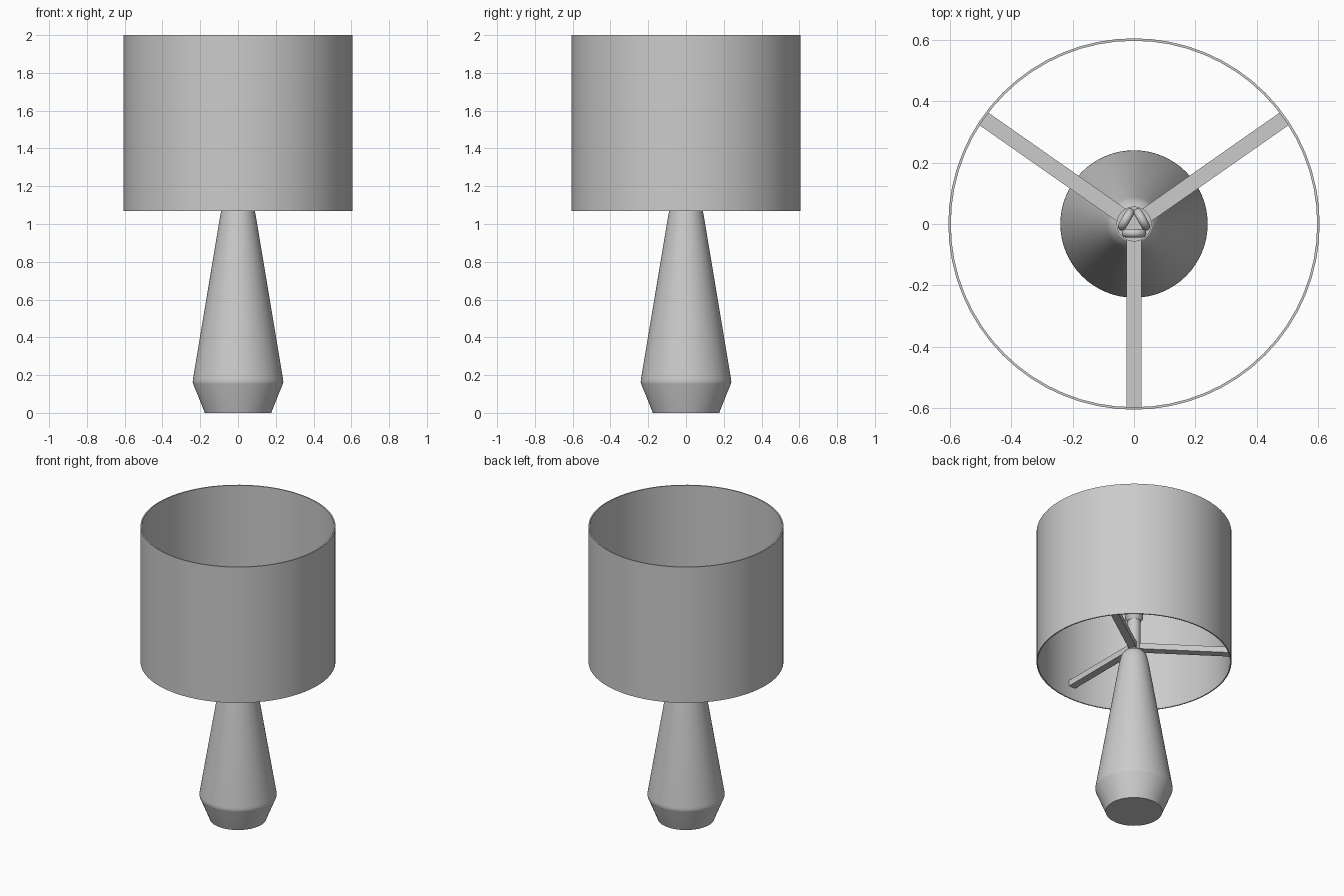
import bpy, bmesh, math
from mathutils import Vector, Matrix

if "Cube" in bpy.data.objects:
    bpy.data.objects.remove(bpy.data.objects["Cube"])


def finish(name, bm, smooth=True):
    bmesh.ops.recalc_face_normals(bm, faces=bm.faces)
    mesh = bpy.data.meshes.new(name)
    bm.to_mesh(mesh)
    bm.free()
    ob = bpy.data.objects.new(name, mesh)
    bpy.context.collection.objects.link(ob)
    if smooth:
        bpy.ops.object.select_all(action='DESELECT')
        ob.select_set(True)
        bpy.context.view_layer.objects.active = ob
        bpy.ops.object.shade_smooth_by_angle(angle=math.radians(30))
    return ob


def lathe(name, profile, segments=64, closed=False):
    """Spin an (r, z) profile about the z axis."""
    bm = bmesh.new()
    verts = [bm.verts.new((r, 0, z)) for r, z in profile]
    pairs = list(zip(verts, verts[1:]))
    if closed:
        pairs.append((verts[-1], verts[0]))
    edges = [bm.edges.new(p) for p in pairs]
    bmesh.ops.spin(bm, geom=verts + edges, cent=(0, 0, 0), axis=(0, 0, 1),
                   angle=math.tau, steps=segments, use_duplicate=False)
    bmesh.ops.remove_doubles(bm, verts=bm.verts, dist=1e-5)
    return finish(name, bm)


def bar(name, angle, r0, r1, width, z0, z1):
    """Flat bar running radially outwards."""
    bm = bmesh.new()
    bmesh.ops.create_cube(bm, size=1)
    bmesh.ops.scale(bm, vec=(r1 - r0, width, z1 - z0), verts=bm.verts)
    bmesh.ops.translate(bm, vec=((r0 + r1) / 2, 0, (z0 + z1) / 2), verts=bm.verts)
    bmesh.ops.rotate(bm, matrix=Matrix.Rotation(angle, 3, 'Z'), verts=bm.verts)
    return finish(name, bm, smooth=False)


def u_tube(name, angle, offset, half, radius, z0, z1, sides=16, bend=12):
    """Upside-down U of glass tube, set at a distance from the axis."""
    path = [(-half, z0, 0.0)]
    for i in range(bend + 1):
        a = math.pi * i / bend
        path.append((-half * math.cos(a), z1 - radius - half + half * math.sin(a), a))
    path.append((half, z0, math.pi))
    bm = bmesh.new()
    rings = []
    for t, z, a in path:
        out = Vector((-math.cos(a), math.sin(a)))
        ring = []
        for j in range(sides):
            b = math.tau * j / sides
            c = radius * math.cos(b)
            ring.append(bm.verts.new((offset + radius * math.sin(b),
                                      t + out.x * c, z + out.y * c)))
        rings.append(ring)
    for p, q in zip(rings, rings[1:]):
        for j in range(sides):
            k = (j + 1) % sides
            bm.faces.new((p[j], p[k], q[k], q[j]))
    bm.faces.new(rings[0])
    bm.faces.new(rings[-1])
    bmesh.ops.rotate(bm, matrix=Matrix.Rotation(angle, 3, 'Z'), verts=bm.verts)
    return finish(name, bm)


# Tapered body with rounded shoulder
lathe("lamp_body", [(0, 0), (0.176, 0), (0.18, 0.012), (0.238, 0.155), (0.24, 0.163),
                    (0.238, 0.18), (0.093, 1.05), (0.085, 1.09), (0.076, 1.12),
                    (0.06, 1.138), (0.035, 1.145), (0, 1.145)])

# Stem and bulb socket
lathe("stem", [(0, 1.13), (0.04, 1.13), (0.04, 1.37), (0, 1.37)], 32)
lathe("socket", [(0, 1.36), (0.042, 1.36), (0.057, 1.385), (0.057, 1.46), (0, 1.46)], 32)

# Open drum shade
lathe("shade", [(0.605, 1.07), (0.605, 2.0), (0.597, 2.0), (0.597, 1.07)], closed=True)

# Three arms carrying the shade
for i, deg in enumerate((35, 145, 270)):
    bar(f"shade_arm_{i + 1}", math.radians(deg), 0.02, 0.6, 0.05, 1.155, 1.195)

# Bulb made of three bent tubes
for i, deg in enumerate((30, 150, 270)):
    u_tube(f"bulb_tube_{i + 1}", math.radians(deg), 0.03, 0.026, 0.014, 1.45, 1.62)
